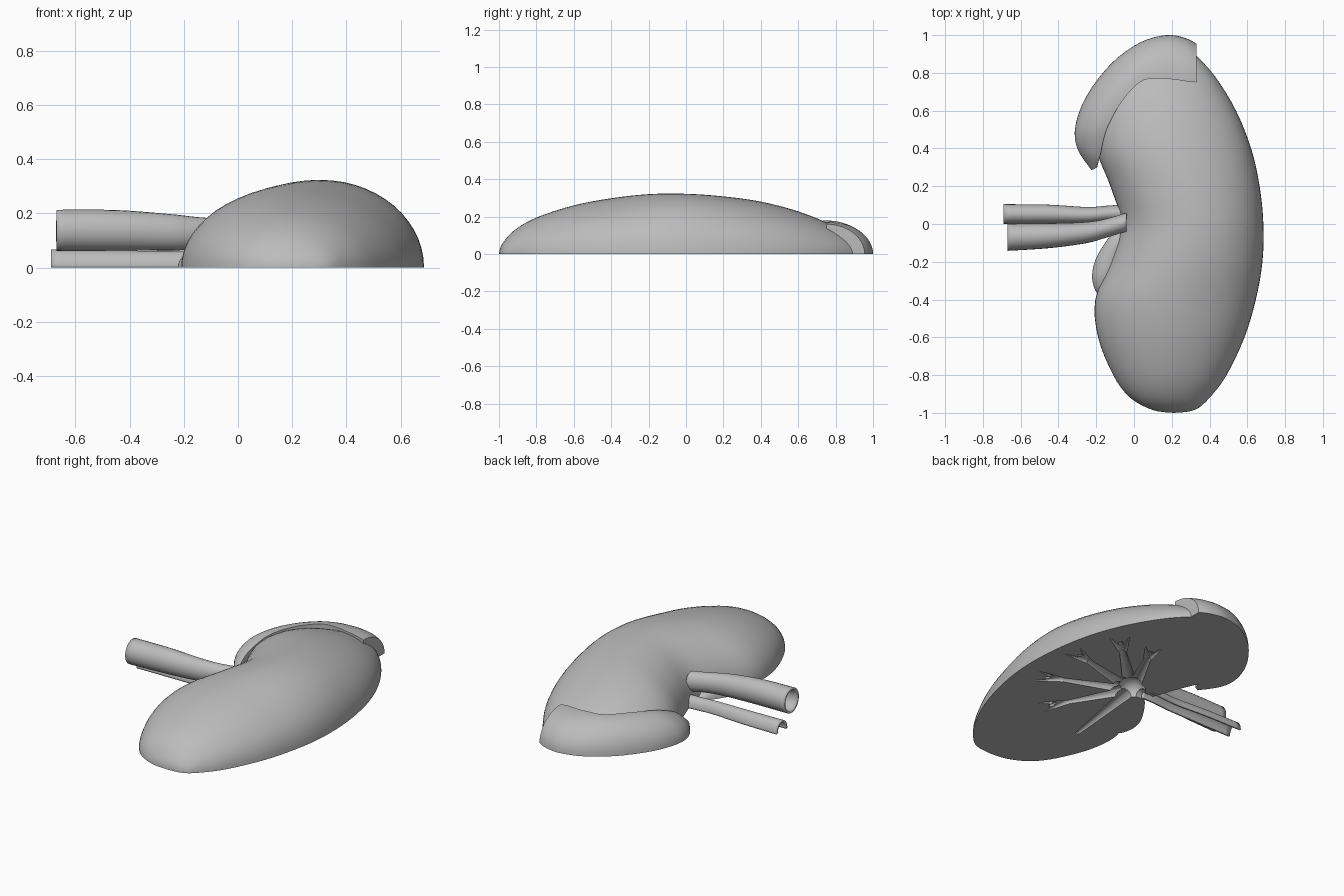
import bpy, bmesh, math
from mathutils import Vector

if "Cube" in bpy.data.objects:
    bpy.data.objects.remove(bpy.data.objects["Cube"])

grey = bpy.data.materials.new("plain grey")
grey.use_nodes = True
grey.diffuse_color = (0.5, 0.5, 0.5, 1)
grey.node_tree.nodes["Principled BSDF"].inputs["Base Color"].default_value = (0.5, 0.5, 0.5, 1)


def spline(rows, steps):
    """Smooth interpolation through rows of numbers."""
    out = []
    for i in range(len(rows) - 1):
        a, b, c, d = (Vector(rows[min(max(i + k, 0), len(rows) - 1)]) for k in (-1, 0, 1, 2))
        for s in range(steps):
            t = s / steps
            out.append(b + (c - a) * t / 2 + (a * 2 - b * 5 + c * 4 - d) * t * t / 2
                       + (b * 3 - a - c * 3 + d) * t ** 3 / 2)
    return out + [Vector(rows[-1])]


def loft(name, sections, closed=True, caps=True):
    """Skin a list of equal-length sections."""
    bm = bmesh.new()
    rings = [[bm.verts.new(p) for p in sec] for sec in sections]
    n = len(rings[0])
    for r, q in zip(rings, rings[1:]):
        for j in range(n if closed else n - 1):
            k = (j + 1) % n
            bm.faces.new((r[j], r[k], q[k], q[j]))
    if caps:
        bm.faces.new(rings[0])
        bm.faces.new(rings[-1])
    bmesh.ops.remove_doubles(bm, verts=bm.verts, dist=0.0005)
    bmesh.ops.recalc_face_normals(bm, faces=bm.faces)
    mesh = bpy.data.meshes.new(name)
    bm.to_mesh(mesh)
    bm.free()
    mesh.materials.append(grey)
    obj = bpy.data.objects.new(name, mesh)
    bpy.context.collection.objects.link(obj)
    return obj


def smooth(obj):
    bpy.ops.object.select_all(action="DESELECT")
    obj.select_set(True)
    bpy.context.view_layer.objects.active = obj
    bpy.ops.object.shade_smooth_by_angle(angle=math.radians(40))


def dome(name, rows, sides=28):
    """Flat-bottomed dome from rows of y, left x, right x, height."""
    sections = []
    for y, lo, hi, h in spline(rows, 4):
        c, w = (lo + hi) / 2, (hi - lo) / 2
        arc = [math.pi * j / sides for j in range(sides + 1)]
        sections.append([(c + w * math.cos(a), y, max(h, 0) * abs(math.sin(a))) for a in arc])
    return loft(name, sections, caps=False)


def vessel(name, rows, turn, sides=24):
    """Thin open pipe along x from rows of x, y, z, half width, half height."""
    full = turn > math.pi * 1.5
    sections = []
    for x, y, z, w, h in spline(rows, 5):
        angles = [turn * j / sides for j in range(sides if full else sides + 1)]
        sections.append([(x, y + w * math.cos(a), z + h * math.sin(a)) for a in angles])
    obj = loft(name, sections, closed=full, caps=False)
    # walls grow inward from the outer skin
    mid = obj.data.polygons[len(obj.data.polygons) // 2]
    centre = Vector(sections[len(sections) // 2][0])
    wall = obj.modifiers.new("wall", "SOLIDIFY")
    wall.thickness = 0.012
    axis = Vector(rows[len(rows) // 2][:3])
    wall.offset = -1 if mid.normal.dot(mid.center - Vector((mid.center.x, axis.y, axis.z))) > 0 else 1
    smooth(obj)
    return obj


# Main bean-shaped half body
body = dome("body", [
    (-1, .21, .21, 0), (-.985, .1, .32, .05), (-.92, -.02, .4, .125), (-.8, -.11, .49, .195),
    (-.6, -.19, .585, .26), (-.4, -.205, .645, .298), (-.2, -.125, .68, .32),
    (0, -.07, .685, .322), (.2, -.125, .665, .308), (.4, -.2, .62, .28),
    (.6, -.19, .54, .228), (.78, -.1, .43, .155), (.9, .02, .32, .085),
    (.95, .1, .25, .04), (.965, .17, .17, 0)])


def carve(cutter):
    cut = body.modifiers.new("cut", "BOOLEAN")
    cut.operation, cut.solver, cut.object = "DIFFERENCE", "EXACT", cutter
    bpy.context.view_layer.objects.active = body
    bpy.ops.object.modifier_apply(modifier=cut.name)
    bpy.data.objects.remove(cutter)


# Hollow chamber and its branching grooves in the flat underside
hub = Vector((.06, .05, 0))
bpy.ops.mesh.primitive_uv_sphere_add(segments=20, ring_count=11, radius=.08, location=hub)
carve(bpy.context.object)
tips = [(.25, .45), (.45, .42), (.54, .16), (.52, -.15), (.3, -.38), (-.02, -.52), (-.2, .03)]
for x, y in tips:
    tip = Vector((x, y, 0))
    ray = tip - hub
    bpy.ops.mesh.primitive_cone_add(vertices=14, radius1=.045, radius2=.012, depth=ray.length,
                                    location=(hub + tip) / 2,
                                    rotation=ray.to_track_quat("Z", "Y").to_euler())
    carve(bpy.context.object)
    # thin forked end of each groove
    for side in (-.35, .35):
        fork = Vector((ray.x - side * ray.y, ray.y + side * ray.x, 0)) * .3
        if x > 0:
            start = hub + ray * .8
            bpy.ops.mesh.primitive_cone_add(vertices=10, radius1=.024, radius2=.002,
                                            depth=fork.length, location=start + fork / 2,
                                            rotation=fork.to_track_quat("Z", "Y").to_euler())
            carve(bpy.context.object)
smooth(body)

# Crescent cap hugging one end: outer x, y then inner x, y, z
cap_rows = [
    (-.225, .285, -.195, .3, .04), (-.3, .4, -.18, .36, .1), (-.31, .52, -.145, .5, .155),
    (-.25, .68, -.07, .64, .175), (-.12, .85, .03, .75, .178), (.03, .96, .12, .77, .178),
    (.17, 1, .21, .765, .172), (.27, .985, .28, .755, .168), (.33, .955, .33, .75, .16)]
cap_sections = []
for ox, oy, ix, iy, iz in spline(cap_rows, 4):
    outer, inner = Vector((ox, oy, 0)), Vector((ix, iy, 0))
    sec = []
    for j in range(13):
        a = math.pi / 2 * j / 12
        sec.append(outer.lerp(inner, 1 - math.cos(a)) + Vector((0, 0, iz * math.sin(a))))
    cap_sections.append(sec + [inner])
smooth(loft("end_cap", cap_sections))

# Funnel bulging from the notch
smooth(dome("funnel", [(-.37, -.19, -.19, 0), (-.34, -.21, -.13, .035), (-.27, -.222, -.08, .06),
                       (-.18, -.2, -.05, .065), (-.08, -.14, -.03, .06), (0, -.08, -.06, 0)], 14))

# Round upper vessel and half-cut lower vessel
vessel("upper_vessel", [(-.67, -.07, .137, .072, .076), (-.45, -.062, .137, .066, .075),
                        (-.25, -.045, .13, .056, .067), (-.14, -.02, .125, .05, .06),
                        (-.04, .01, .12, .05, .06)], math.tau)
vessel("lower_vessel", [(-.69, .052, 0, .053, .066), (-.45, .052, 0, .05, .063),
                        (-.25, .047, 0, .043, .06), (-.14, .055, 0, .042, .06),
                        (-.04, .06, 0, .045, .06)], math.pi)
